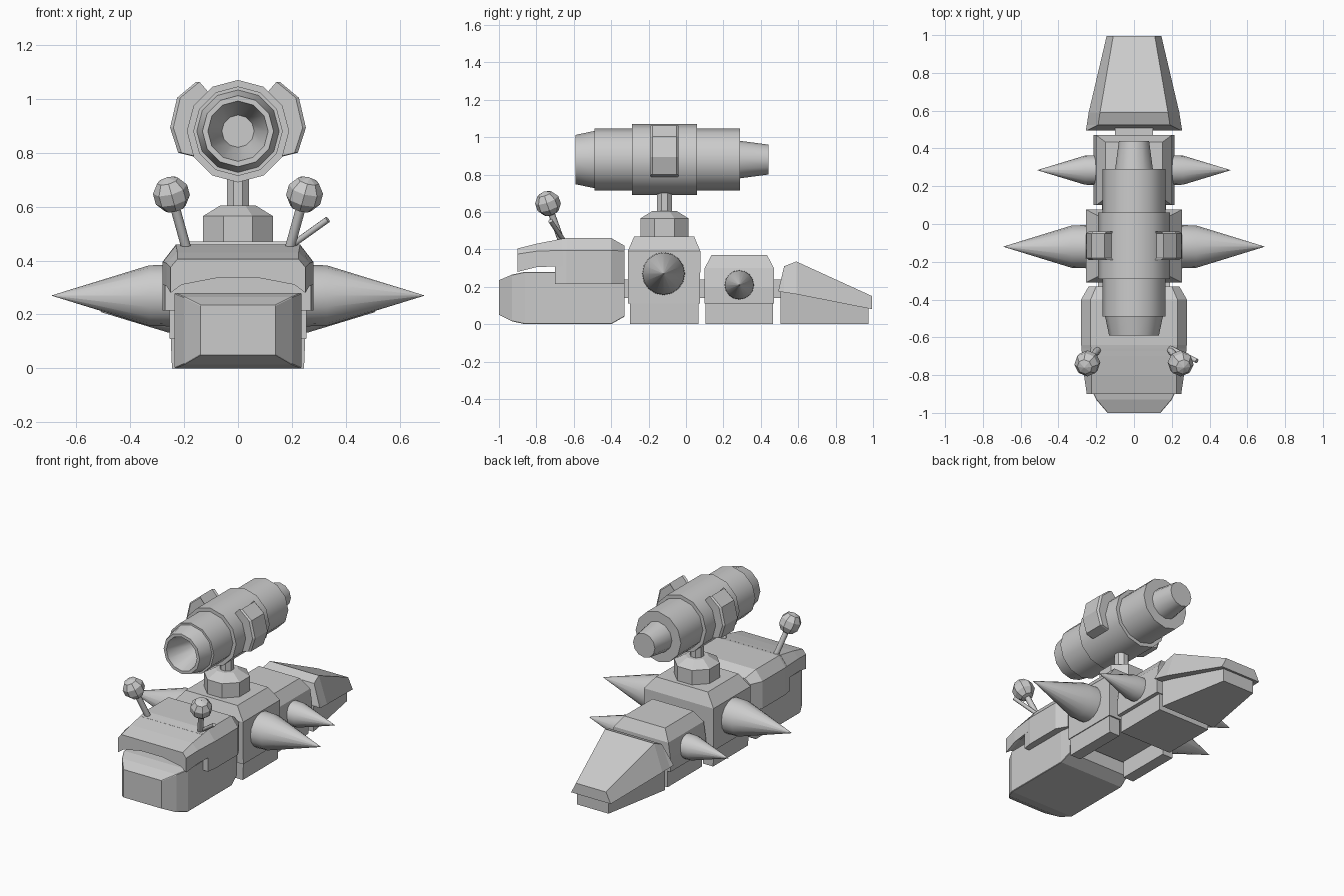
import bpy, bmesh, math
from mathutils import Vector

if "Cube" in bpy.data.objects:
    bpy.data.objects.remove(bpy.data.objects["Cube"])

grey = bpy.data.materials.new("plain_grey")
grey.diffuse_color = (0.6, 0.6, 0.6, 1)
grey.use_nodes = True
grey.node_tree.nodes["Principled BSDF"].inputs["Base Color"].default_value = grey.diffuse_color


def loft(name, rings, smooth=0):
    """Skin a list of equal-length point rings and cap both ends."""
    bm = bmesh.new()
    rows = [[bm.verts.new(p) for p in ring] for ring in rings]
    n = len(rows[0])
    for a, b in zip(rows, rows[1:]):
        for i in range(n):
            j = (i + 1) % n
            bm.faces.new((a[i], a[j], b[j], b[i]))
    bm.faces.new(rows[0])
    bm.faces.new(rows[-1])
    bmesh.ops.recalc_face_normals(bm, faces=bm.faces)
    me = bpy.data.meshes.new(name)
    bm.to_mesh(me)
    bm.free()
    me.materials.append(grey)
    ob = bpy.data.objects.new(name, me)
    bpy.context.collection.objects.link(ob)
    if smooth:
        bpy.ops.object.select_all(action='DESELECT')
        bpy.context.view_layer.objects.active = ob
        ob.select_set(True)
        bpy.ops.object.shade_smooth_by_angle(angle=math.radians(smooth))
    return ob


def section(y, half):
    """Mirror right-hand (x, z) points, listed bottom to top, into a ring."""
    return [(x, y, z) for x, z in half] + [(-x, y, z) for x, z in reversed(half)]


def turned(name, origin, axis, profile, sides, smooth=0, phase=0):
    """Revolve (distance, radius) points around an axis through origin."""
    axis = Vector(axis).normalized()
    ref = Vector((0, 0, 1)) if abs(axis.z) < 0.9 else Vector((0, 1, 0))
    u = (ref - axis * ref.dot(axis)).normalized()
    v = axis.cross(u)
    rings = []
    for d, r in profile:
        c = Vector(origin) + axis * d
        rings.append([c + (u * math.cos(t) + v * math.sin(t)) * r
                      for t in [2 * math.pi * (i + phase) / sides for i in range(sides)]])
    return loft(name, rings, smooth)


def rod(name, a, b, r, sides=8):
    d = Vector(b) - Vector(a)
    return turned(name, a, d, [(0, r), (d.length, r)], sides, 50)


def block(name, x, y0, y1, z0, z1):
    return loft(name, [section(y, [(x, z0), (x, z1)]) for y in (y0, y1)])


def tiers(name, cy, levels):
    """Stack of rectangles given as (z, half width, half depth)."""
    return loft(name, [[(-x, cy - y, z), (x, cy - y, z), (x, cy + y, z), (-x, cy + y, z)]
                       for z, x, y in levels])


# Head: lower jaw block
loft("jaw", [section(y, [(w - b, z0), (w, z0 + b), (w, z1 - b), (w - b, z1)])
             for y, w, z0, z1, b in ((-1, .14, .05, .235, .003), (-.93, .2, .015, .265, .003),
                                     (-.86, .235, 0, .28, .003), (-.4, .235, 0, .28, .003),
                                     (-.33, .225, .04, .28, .003))])
# Head: upper shell and overhanging brow
loft("head_shell", [section(y, [(w, .215), (w, zm), (t, zt)])
                    for y, w, zm, t, zt in ((-.7, .27, .395, .225, .45), (-.64, .28, .395, .23, .46),
                                            (-.4, .28, .395, .23, .46), (-.33, .24, .39, .2, .42))])
loft("brow", [section(y, [(.08, zc), (w - .04, zb + .03), (w, zb), (w, zm), (t, zt), (.08, zt)])
              for y, w, zc, zb, zm, t, zt in ((-.9, .25, .335, .28, .375, .225, .405),
                                              (-.8, .265, .335, .305, .39, .225, .43),
                                              (-.66, .278, .335, .31, .395, .23, .457))])

# Middle and rear body segments
tiers("middle_segment", -.117, [(.11, .255, .192), (.39, .255, .194), (.47, .19, .16)])
tiers("rear_segment", .285, [(0, .19, .18), (.11, .19, .18)])
tiers("rear_segment_upper", .285, [(.11, .215, .185), (.2, .215, .185), (.3, .2, .185), (.37, .15, .148)])
for s in (-1, 1):
    loft("side_skirt", [[(s * .17, y, 0), (s * .245, y, 0), (s * .25, y, .12), (s * .17, y, .12)]
                        for y in (-.3, .066)])
block("front_joint", .19, -.35, -.29, .14, .24)
block("middle_joint", .17, .06, .12, .14, .24)
block("tail_joint", .1, .45, .52, .14, .24)

# Tail: sloped shell over a base
loft("tail_shell", [section(y, [(w, zb), (t, zt)])
                    for y, w, zb, t, zt in ((.495, .255, .175, .25, .185), (.525, .25, .17, .19, .31),
                                            (.59, .24, .16, .18, .335), (.995, .145, .08, .11, .15))])
loft("tail_base", [section(y, [(w, 0), (w, z)]) for y, w, z in ((.505, .2, .18), (.975, .115, .09))])

# Side spikes
for s in (-1, 1):
    turned("large_spike", (0, -.12, .27), (s, 0, 0),
           [(.2, .116), (.33, .112), (.69, .001)], 16, 40)
    turned("small_spike", (0, .285, .21), (s, 0, 0),
           [(.15, .08), (.26, .077), (.51, .001)], 16, 40)

# Turret base and post
turned("turret_base", (0, -.115, 0), (0, 0, 1),
       [(.45, .14), (.565, .14), (.605, .07)], 8, 0, .5)
turned("turret_post", (0, -.115, 0), (0, 0, 1), [(.59, .044), (.73, .044)], 8, 0, .5)

# Cannon with hollow muzzle and stepped barrel
turned("cannon", (0, 0, .88), (0, 1, 0),
       [(-.4, .06), (-.59, .112), (-.59, .132), (-.49, .153), (-.49, .166), (-.29, .166),
        (-.29, .19), (.06, .19), (.06, .166), (.29, .166), (.29, .1), (.44, .08)], 12, 31)
# Curved side pods on the cannon
for s in (-1, 1):
    outline = [(.1, 1.0), (.155, 1.063), (.226, 1.004), (.252, .893), (.222, .8), (.14, .78), (.1, .85)]
    loft("cannon_pod", [[(s * (x - c), y, z) for x, z in outline]
                        for y, c in ((-.19, .012), (-.18, 0), (-.05, 0), (-.04, .012))])

# Antennae with faceted knobs, plus one thin rod on the right
for s in (-1, 1):
    base, top = Vector((s * .19, -.665, .44)), Vector((s * .247, -.738, .645))
    rod("antenna_stem", base, top, .018)
    R = .069
    turned("antenna_knob", top, top - base,
           [(-R * math.cos(a), R * max(math.sin(a), .02))
            for a in [math.pi * i / 5 for i in range(6)]], 8)
rod("thin_rod", (.19, -.655, .45), (.333, -.725, .552), .012)
